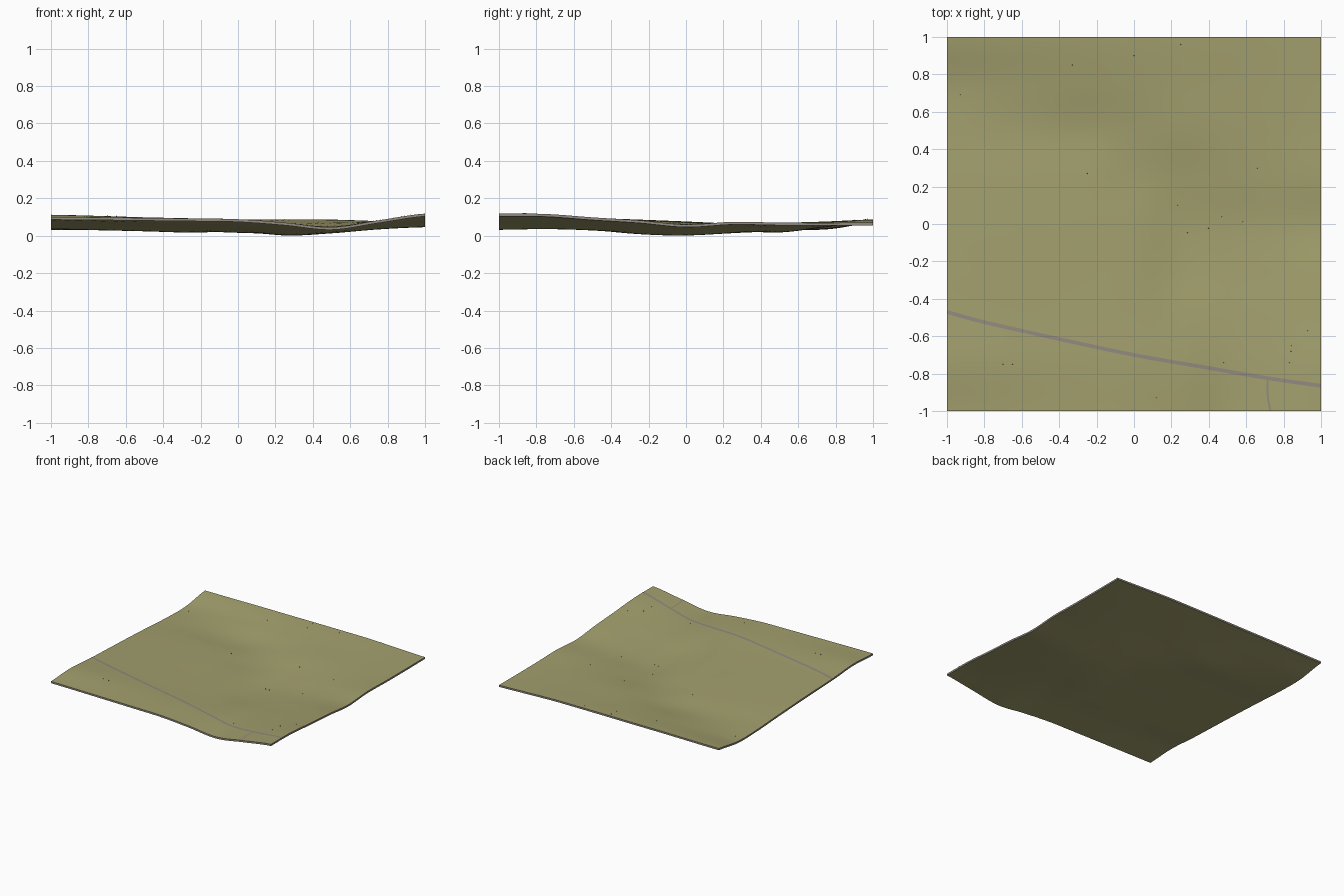
import bpy, bmesh, math, random
from mathutils import Vector

if "Cube" in bpy.data.objects:
    bpy.data.objects.remove(bpy.data.objects["Cube"])

random.seed(4)

def material(name, rgb):
    m = bpy.data.materials.new(name)
    m.diffuse_color = (*rgb, 1)
    m.use_nodes = True
    m.node_tree.nodes["Principled BSDF"].inputs["Base Color"].default_value = m.diffuse_color
    return m

GRASS = material("dry grass", (0.365, 0.35, 0.155))
ROAD = material("road grey", (0.285, 0.25, 0.21))
SCRUB = material("dark scrub", (0.12, 0.12, 0.07))

# Height samples every 0.25 units, rows from back (y=1) to front (y=-1)
H = [
    [.085, .086, .088, .088, .089, .089, .088, .080, .072],
    [.050, .054, .060, .064, .070, .075, .078, .076, .071],
    [.052, .046, .040, .034, .045, .060, .068, .071, .072],
    [.066, .062, .056, .046, .032, .032, .050, .064, .076],
    [.078, .074, .068, .060, .044, .018, .030, .050, .062],
    [.088, .084, .078, .070, .058, .026, .034, .060, .084],
    [.098, .094, .088, .082, .072, .050, .046, .072, .100],
    [.114, .108, .100, .094, .088, .068, .052, .082, .118],
    [.102, .100, .097, .094, .090, .072, .048, .084, .120],
]
THICK = 0.0145

def spline(v, t):
    """Catmull-Rom through evenly spaced values."""
    i = min(max(int(t), 0), len(v) - 2)
    f = t - i
    a, b, c, d = (v[min(max(i + k, 0), len(v) - 1)] for k in (-1, 0, 1, 2))
    return b + 0.5 * f * (c - a + f * (2*a - 5*b + 4*c - d + f * (3*(b - c) + d - a)))

def height(x, y):
    return spline([spline(r, (x + 1) * 4) for r in H], (1 - y) * 4) - 0.002

def finish(bm, name, *mats):
    bmesh.ops.recalc_face_normals(bm, faces=bm.faces)
    me = bpy.data.meshes.new(name)
    bm.to_mesh(me)
    bm.free()
    for m in mats:
        me.materials.append(m)
    ob = bpy.data.objects.new(name, me)
    bpy.context.collection.objects.link(ob)
    return ob

# Terrain slab: displaced grid, extruded down to a thin sheet
N = 64
bm = bmesh.new()
bmesh.ops.create_grid(bm, x_segments=N, y_segments=N, size=1)
for v in bm.verts:
    v.co.z = height(v.co.x, v.co.y)
top = list(bm.faces)
ext = bmesh.ops.extrude_face_region(bm, geom=top, use_keep_orig=True)
for v in [g for g in ext["geom"] if isinstance(g, bmesh.types.BMVert)]:
    v.co.z -= THICK
bm.normal_update()
for f in bm.faces:  # the cut rim is grey, top and bottom are grass
    f.material_index = 1 if abs(f.normal.z) < 0.3 else 0
terrain = finish(bm, "terrain", GRASS, ROAD)
bpy.context.view_layer.objects.active = terrain
terrain.select_set(True)
bpy.ops.object.shade_smooth_by_angle(angle=math.radians(40))

# Roads: flat ribbons draped on the terrain
def road(name, pts, width, steps):
    bm = bmesh.new()
    prev = None
    t_max = len(pts) - 1
    xs, ys = zip(*pts)
    for s in range(steps + 1):
        t = t_max * s / steps
        p = Vector((spline(xs, t), spline(ys, t)))
        a, b = max(t - .05, 0), min(t + .05, t_max)
        d = Vector((spline(xs, b) - spline(xs, a), spline(ys, b) - spline(ys, a))).normalized()
        n = Vector((-d.y, d.x)) * width / 2
        row = []
        for q in (p - n, p + n):
            x, y = max(-1, min(1, q.x)), max(-1, min(1, q.y))
            row.append(bm.verts.new((x, y, height(x, y) + 0.0025)))
        if prev:
            bm.faces.new((prev[0], row[0], row[1], prev[1]))
        prev = row
    return finish(bm, name, ROAD)

road("main_road", [(-1, -.47), (-.8, -.525), (-.4, -.615), (0, -.70), (.4, -.77), (.72, -.825), (1, -.865)], .020, 90)
road("side_track", [(.715, -.825), (.715, -.92), (.73, -1)], .010, 14)

# Scattered scrub: tiny upright tufts
spots = [(0, .97), (.25, .96), (0, .9), (-.33, .85), (-.93, .69), (-.25, .27), (.93, -.57),
         (.84, -.65), (.84, -.68), (.83, -.74), (-.7, -.75), (-.65, -.75), (.48, -.74), (.12, -.93)]
spots += [(random.uniform(.2, .7), random.uniform(-.1, .4)) for _ in range(8)]
bm = bmesh.new()
for x, y in spots:
    made = bmesh.ops.create_cone(bm, cap_ends=True, segments=4, radius1=.0025, radius2=.001, depth=.006)
    bmesh.ops.translate(bm, verts=made["verts"], vec=(x, y, height(x, y) + .002))
finish(bm, "scrub", SCRUB)
